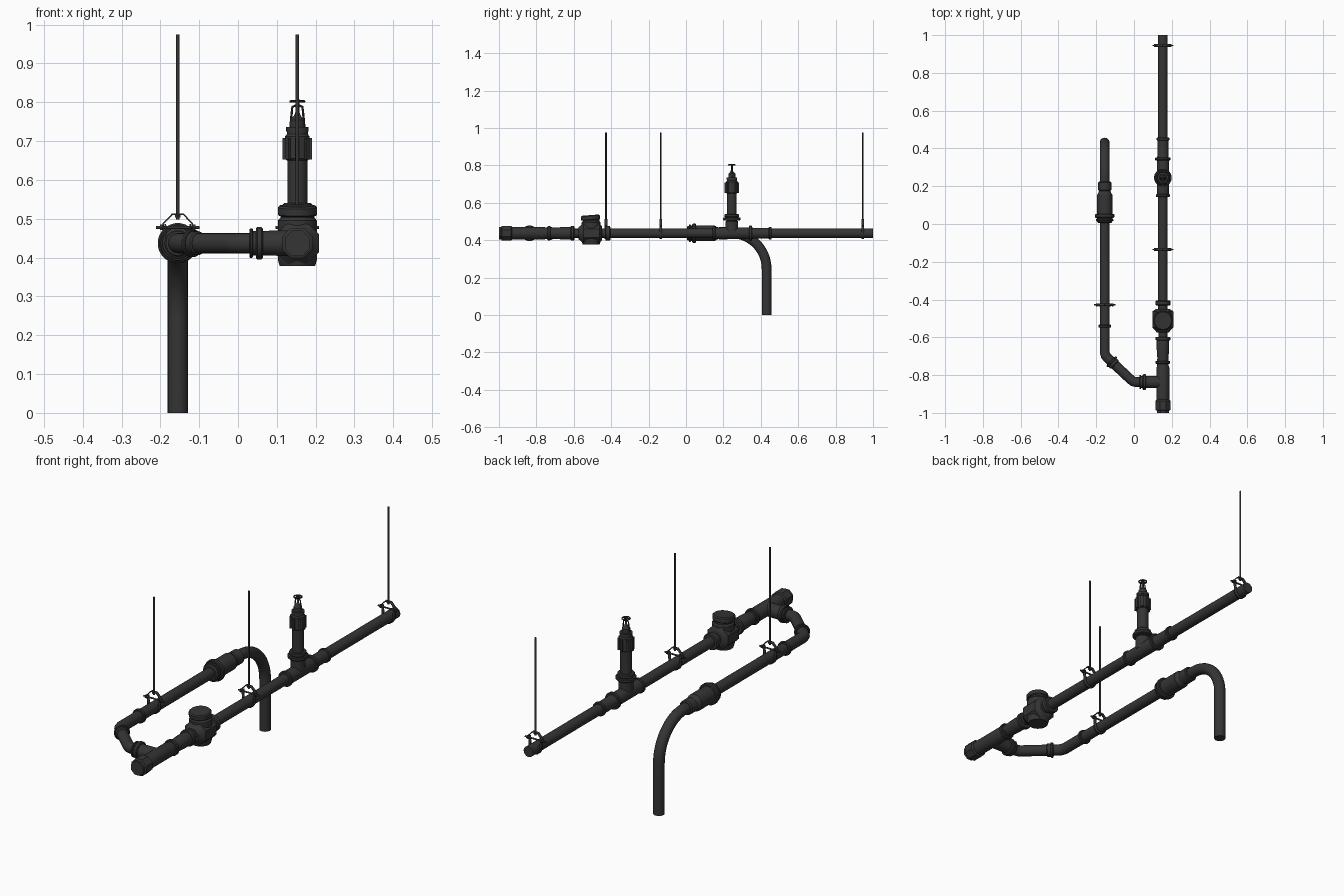
import bpy, bmesh, math
from mathutils import Vector

if "Cube" in bpy.data.objects:
    bpy.data.objects.remove(bpy.data.objects["Cube"])

MAT = bpy.data.materials.new("dark_iron")
MAT.diffuse_color = (0.035, 0.035, 0.035, 1)
MAT.use_nodes = True
MAT.node_tree.nodes["Principled BSDF"].inputs["Base Color"].default_value = MAT.diffuse_color
XR, XL, Z = 0.153, -0.155, 0.437      # right pipe, left pipe, pipe height
R = 0.0255                            # pipe radius


def finish(ob, angle=35):
    ob.data.materials.clear()
    ob.data.materials.append(MAT)
    bpy.ops.object.select_all(action='DESELECT')
    ob.select_set(True)
    bpy.context.view_layer.objects.active = ob
    bpy.ops.object.shade_smooth_by_angle(angle=math.radians(angle))
    return ob


def lathe(name, origin, axis, prof, n=24):
    """Revolve (distance along axis, radius) pairs, closed at both ends."""
    q = Vector((0, 0, 1)).rotation_difference(Vector(axis).normalized())
    bm = bmesh.new()
    rings = []
    for t, r in prof:
        rings.append([bm.verts.new(Vector(origin) + q @ Vector((
            r * math.cos((i + .5) * math.tau / n),
            r * math.sin((i + .5) * math.tau / n), t))) for i in range(n)])
    for a, b in zip(rings, rings[1:]):
        for i in range(n):
            j = (i + 1) % n
            bm.faces.new((a[i], a[j], b[j], b[i]))
    bm.faces.new(rings[0][::-1])
    bm.faces.new(rings[-1])
    bmesh.ops.recalc_face_normals(bm, faces=bm.faces)
    me = bpy.data.meshes.new(name)
    bm.to_mesh(me)
    bm.free()
    ob = bpy.data.objects.new(name, me)
    bpy.context.collection.objects.link(ob)
    return finish(ob)


def sweep(name, pts, r, cyclic=False, res=4):
    """Round tube along a path."""
    cu = bpy.data.curves.new(name, 'CURVE')
    cu.dimensions = '3D'
    cu.bevel_depth, cu.bevel_resolution, cu.use_fill_caps = r, res, True
    sp = cu.splines.new('POLY')
    sp.points.add(len(pts) - 1)
    for p, c in zip(sp.points, pts):
        p.co = (*c, 1)
    sp.use_cyclic_u = cyclic
    ob = bpy.data.objects.new(name, cu)
    bpy.context.collection.objects.link(ob)
    bpy.ops.object.select_all(action='DESELECT')
    ob.select_set(True)
    bpy.context.view_layer.objects.active = ob
    bpy.ops.object.convert(target='MESH')
    return finish(bpy.context.view_layer.objects.active)


def ring(name, origin, axis, half, r):
    b = min(.004, half * .4)
    lathe(name, origin, axis, [(-half, r - b), (-half + b, r), (half - b, r), (half, r - b)])


def box(name, size, loc, rot=0):
    bpy.ops.mesh.primitive_cube_add(size=1, location=loc, rotation=(0, 0, rot))
    ob = bpy.context.object
    ob.name, ob.scale = name, size
    bpy.ops.object.transform_apply(location=False, rotation=False)
    return finish(ob)


def band(name, x, y, pts, width, closed=False):
    """Thin flat strap following an xz path."""
    bm = bmesh.new()
    rows = [[bm.verts.new((x + px, y + s * width / 2, pz)) for s in (-1, 1)] for px, pz in pts]
    for a, b in zip(rows, rows[1:] + (rows[:1] if closed else [])):
        bm.faces.new((a[0], a[1], b[1], b[0]))
    me = bpy.data.meshes.new(name)
    bm.to_mesh(me)
    bm.free()
    ob = bpy.data.objects.new(name, me)
    bpy.context.collection.objects.link(ob)
    m = ob.modifiers.new("thickness", 'SOLIDIFY')
    m.thickness, m.offset = .004, 0
    return finish(ob)


Y, X, UP = (0, 1, 0), (1, 0, 0), (0, 0, 1)

# Right-hand straight pipe
lathe("right_pipe", (XR, 0, Z), Y, [(-.45, R), (1, R)])
lathe("valve_nipple", (XR, 0, Z), Y, [(-.75, .024), (-.43, .024)])

# Left-hand pipe: branch, 45 degree elbows, run, drop leg
bend = [(XL, .241 + .19 * math.sin(a), .247 + .19 * math.cos(a))
        for a in [i * math.pi / 32 for i in range(17)]]
path = [(XR, -.837, Z), (.01, -.837, Z), (-.005, -.833, Z), (-.018, -.823, Z),
        (-.138, -.711, Z), (-.15, -.698, Z), (XL, -.68, Z)] + bend + [(XL, .431, 0)]
sweep("left_pipe_and_drop", path, .026, res=8)

# Branch tee with end plug
lathe("end_plug", (XR, 0, Z), Y, [(-1, .035), (-.985, .035)], 8)
lathe("end_plug_collar", (XR, 0, Z), Y, [(-.988, .037), (-.984, .043), (-.936, .043), (-.93, .037)], 8)
lathe("branch_tee", (XR, 0, Z), Y, [(-.94, .034), (-.76, .034), (-.75, .031), (-.715, .031)])
lathe("branch_tee_side", (.03, -.837, Z), X, [(0, .036), (.005, .032), (.12, .033)])
ring("branch_tee_side_ring", (.055, -.837, Z), X, .009, .042)
ring("branch_tee_lip", (.034, -.837, Z), X, .004, .038)
ring("branch_tee_ring", (XR, -.732, Z), Y, .008, .039)

# Elbow and coupling collars
d = (-.12, .112, 0)
ring("elbow_collar", (-.112, -.735, Z), d, .016, .031)
ring("elbow_ring", (-.118, -.729, Z), d, .006, .036)
ring("left_joint_ring", (XL, -.541, Z), Y, .008, .034)
lathe("reducer", (XR, 0, Z), Y, [(-.72, .029), (-.665, .033), (-.62, .033), (-.6, .028)])
ring("reducer_ring", (XR, -.607, Z), Y, .01, .04)

# Check valve: octagonal body, upright chamber and tilted lid
lathe("check_valve_body", (XR, 0, Z), Y,
      [(-.575, .035), (-.565, .042), (-.548, .06), (-.463, .06), (-.45, .04)], 8)
lathe("check_valve_chamber", (XR, -.507, 0), UP,
      [(.378, .046), (.395, .051), (.495, .051), (.503, .044), (.515, .044)], 24)
lathe("check_valve_lid", (XR, -.51, .508), (0, -.08, 1),
      [(0, .048), (.003, .051), (.021, .051), (.026, .046)], 24)
ring("check_valve_ring", (XR, -.418, Z), Y, .013, .04)

# Riser tee
lathe("riser_tee", (XR, 0, Z), Y, [(.15, .032), (.35, .032), (.36, .029), (.45, .029)])
for y, r in ((.15, .037), (.345, .041), (.45, .034)):
    ring("riser_tee_ring", (XR, y, Z), Y, .008, r)
lathe("riser", (XR, .245, 0), UP, [(Z, .034), (.5, .034), (.505, .026), (.66, .026)])
ring("riser_flange", (XR, .245, .514), UP, .008, .047)
ring("riser_collar", (XR, .245, .531), UP, .009, .039)

# Gate valve bonnet with lugs
lathe("valve_bonnet", (XR, .245, 0), UP,
      [(.65, .027), (.655, .032), (.712, .032), (.718, .027), (.725, .027), (.725, .029),
       (.736, .029), (.736, .019), (.755, .019), (.765, .009), (.775, .005), (.808, .005)])
for i in range(8):
    a = i * math.tau / 8
    box("bonnet_lug", (.012, .012, .055),
        (XR + .032 * math.cos(a), .245 + .032 * math.sin(a), .68), a)
for s in (-1, 1):
    sweep("valve_yoke", [(XR + s * .018, .245, .735), (XR + s * .015, .245, .77),
                         (XR + s * .013, .245, .788), (XR, .245, .794)], .003, res=2)

# Handwheel
sweep("handwheel_rim", [(XR + .018 * math.cos(a), .245 + .018 * math.sin(a), .802)
                        for a in [i * math.tau / 20 for i in range(20)]], .003, True, 2)
for i in range(2):
    box("handwheel_spoke", (.036, .005, .004), (XR, .245, .804), i * math.pi / 2)

# Left coupling
lathe("left_coupling", (XL, 0, Z), Y,
      [(.005, .034), (.01, .04), (.03, .041), (.155, .041), (.163, .035), (.175, .031),
       (.18, .035), (.22, .035), (.225, .03)])
ring("left_coupling_flange", (XL, .043, Z), Y, .01, .052)
ring("left_coupling_lip", (XL, .021, Z), Y, .006, .046)

# Clevis hangers on threaded rods
for x, y in ((XR, .945), (XR, -.135), (XL, -.428)):
    lathe("hanger_rod", (x, y, 0), UP, [(.498, .0045), (.975, .0045)], 12)
    u = [(.029 * math.cos(a), Z - .029 * math.sin(a)) for a in [i * math.pi / 16 for i in range(17)]]
    band("hanger_strap", x, y, [(.032, .486)] + u + [(-.032, .486)], .016)
    band("hanger_yoke", x, y, [(-.037, .472), (-.037, .488), (-.014, .512), (.014, .512),
                               (.037, .488), (.037, .472)], .014)
    lathe("hanger_bolt", (x, y, .478), X, [(-.056, .004), (.056, .004)], 12)
    for s in (-1, 1):
        lathe("hanger_nut", (x + s * .042, y, .478), X, [(-.004, .008), (.004, .008)], 6)
    lathe("rod_nut", (x, y, .503), UP, [(0, .008), (.007, .008)], 6)
